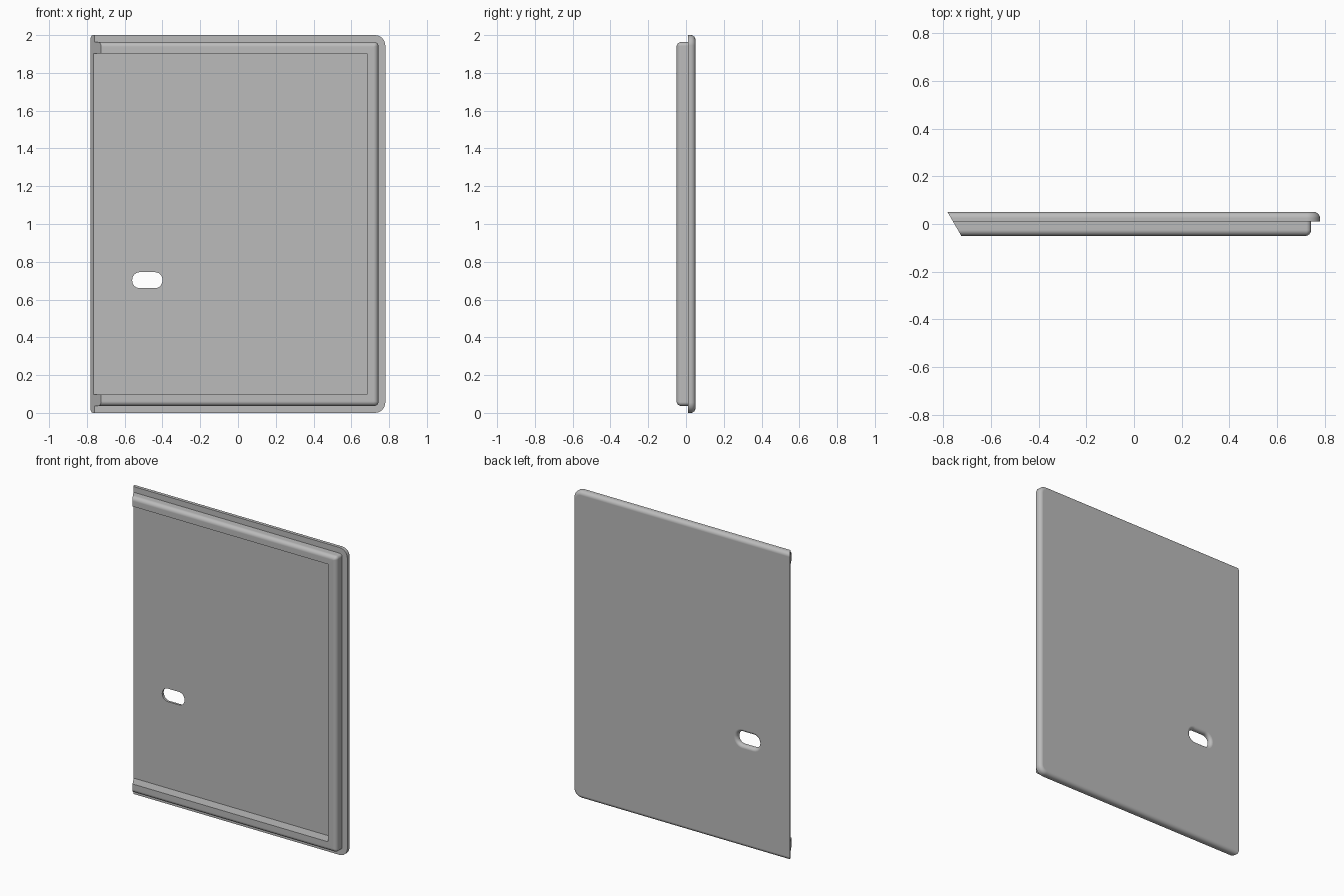
import bpy
import bmesh
from math import sin, cos, pi
from mathutils import Vector

cube = bpy.data.objects.get("Cube")
if cube:
    bpy.data.objects.remove(cube, do_unlink=True)

STEPS = 6
BACK, FLANGE, FLOOR, FRONT = 0.05, 0.01, 0.021, -0.05

grey = bpy.data.materials.new("plain grey")
grey.use_nodes = True
grey.diffuse_color = (0.5, 0.5, 0.5, 1)
grey.node_tree.nodes["Principled BSDF"].inputs["Base Color"].default_value = (0.5, 0.5, 0.5, 1)


def outline(box, inset, radius, y):
    """Rounded rectangle in the xz plane."""
    x0, x1, z0, z1 = box
    r = max(radius, 0.001)
    xa, xb, za, zb = x0 + inset + r, x1 - inset - r, z0 + inset + r, z1 - inset - r
    points = []
    for i, (cx, cz) in enumerate([(xb, zb), (xa, zb), (xa, za), (xb, za)]):
        for s in range(STEPS + 1):
            a = pi / 2 * (i + s / STEPS)
            points.append(Vector((cx + r * cos(a), y, cz + r * sin(a))))
    return points


def loft(rings):
    """Closed solid through a list of equal outlines."""
    bm = bmesh.new()
    loops = [[bm.verts.new(p) for p in ring] for ring in rings]
    for a, b in zip(loops, loops[1:]):
        for i in range(len(a)):
            j = (i + 1) % len(a)
            bm.faces.new((a[i], a[j], b[j], b[i]))
    bm.faces.new(loops[0])
    bm.faces.new(loops[-1])
    bmesh.ops.recalc_face_normals(bm, faces=bm.faces)
    return bm


def add_object(name, bm):
    mesh = bpy.data.meshes.new(name)
    bm.to_mesh(mesh)
    bm.free()
    mesh.materials.append(grey)
    obj = bpy.data.objects.new(name, mesh)
    bpy.context.collection.objects.link(obj)
    return obj


# Panel: rounded back edge, flat flange, raised rim and recessed field.
# It runs past the left side and is trimmed there.
box = (-1.2, 0.78, 0, 2)
arc = [pi / 2 * s / STEPS for s in range(STEPS + 1)]
soft, rim = 0.025, 0.025
rings = [outline(box, soft * (1 - sin(a)), 0.055 - soft * (1 - sin(a)),
                 BACK - soft * (1 - cos(a))) for a in arc]
rings.append(outline(box, 0, 0.055, FLANGE))
rings.append(outline(box, 0.037, 0.02, FLANGE))
rings += [outline(box, 0.037 + rim * (1 - cos(a)), 0.02 * cos(a),
                  FRONT + rim * (1 - sin(a))) for a in arc]
rings.append(outline(box, 0.097, 0, FRONT))
rings.append(outline(box, 0.097, 0, FLOOR))
bm = loft(rings)

# Mitred left edge
cut = bmesh.ops.bisect_plane(
    bm, geom=bm.verts[:] + bm.edges[:] + bm.faces[:], dist=1e-6,
    plane_co=(-0.782, BACK, 0), plane_no=(-cos(pi / 6), -sin(pi / 6), 0),
    clear_outer=True)
edges = [e for e in cut["geom_cut"] if isinstance(e, bmesh.types.BMEdge)]
bmesh.ops.triangle_fill(bm, use_beauty=True, use_dissolve=False, edges=edges)
bmesh.ops.recalc_face_normals(bm, faces=bm.faces)
panel = add_object("door_panel", bm)

# Finger slot, flared towards the back
slot = (-0.56, -0.4, 0.66, 0.745)
flare = 0.02
rings = [outline(slot, 0, 0.04, FRONT - 0.1)]
rings += [outline(slot, -flare * (1 - cos(a)), 0.04 + flare * (1 - cos(a)),
                  BACK - flare * (1 - sin(a))) for a in arc]
rings.append(outline(slot, -flare, 0.04 + flare, BACK + 0.1))
cutter = add_object("slot_cutter", loft(rings))
cutter.hide_render = True

bpy.ops.object.select_all(action="DESELECT")
panel.select_set(True)
bpy.context.view_layer.objects.active = panel
mod = panel.modifiers.new("slot", "BOOLEAN")
mod.operation = "DIFFERENCE"
mod.solver = "EXACT"
mod.object = cutter
bpy.ops.object.modifier_apply(modifier=mod.name)
bpy.data.objects.remove(cutter, do_unlink=True)

# Smooth fillets, with the broad faces kept flat
bpy.ops.object.shade_smooth_by_angle(angle=pi / 6)
flat = panel.modifiers.new("flat_faces", "WEIGHTED_NORMAL")
flat.keep_sharp = True
